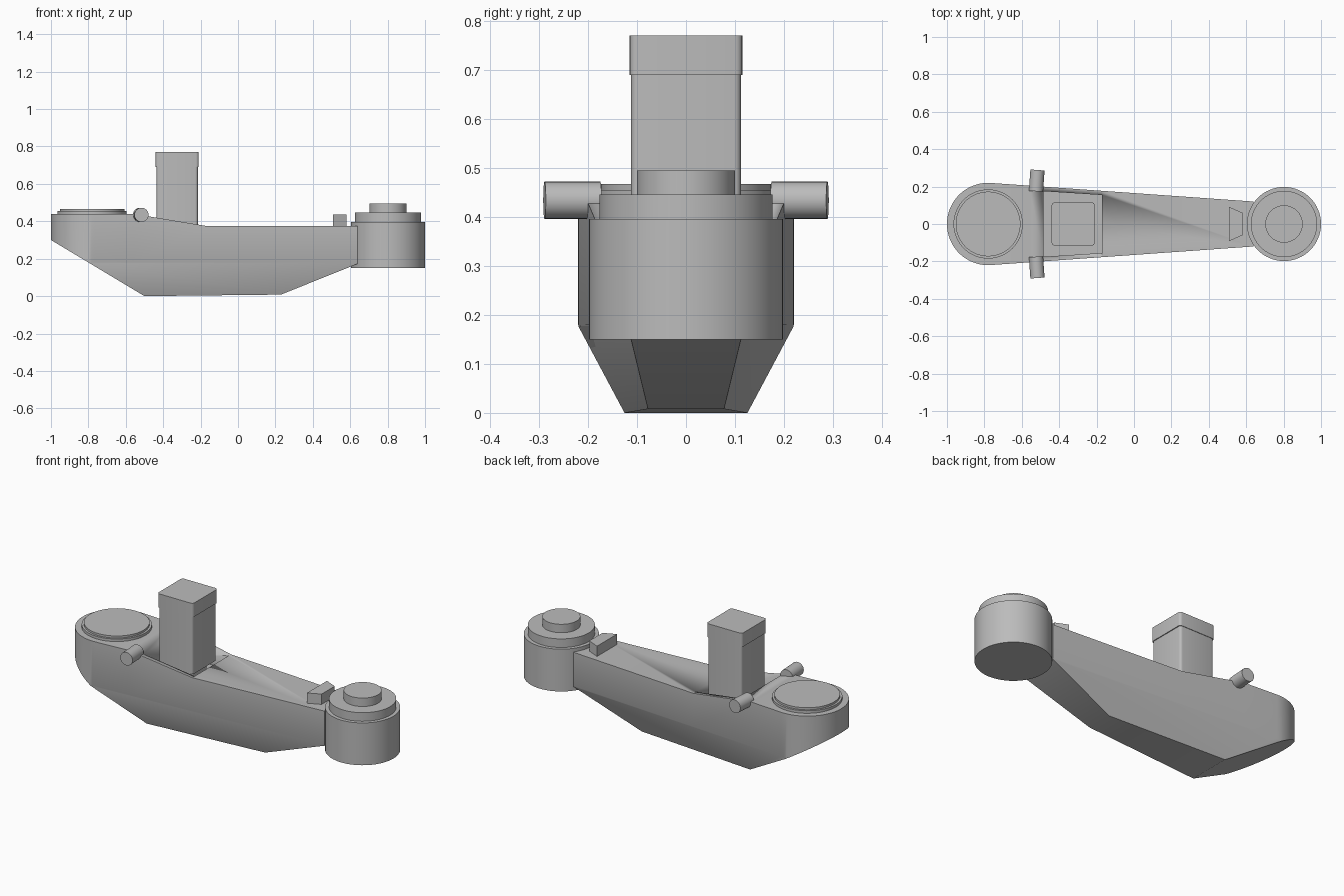
import bpy, bmesh, math
from mathutils import Vector

cube = bpy.data.objects.get("Cube")
if cube:
    bpy.data.objects.remove(cube, do_unlink=True)

grey = bpy.data.materials.new("plain_grey")
grey.use_nodes = True
colour = (0.5, 0.5, 0.5, 1)
grey.diffuse_color = colour
grey.node_tree.nodes["Principled BSDF"].inputs["Base Color"].default_value = colour


def finish(name, bm):
    bmesh.ops.recalc_face_normals(bm, faces=bm.faces)
    mesh = bpy.data.meshes.new(name)
    bm.to_mesh(mesh)
    bm.free()
    obj = bpy.data.objects.new(name, mesh)
    bpy.context.collection.objects.link(obj)
    mesh.materials.append(grey)
    bpy.ops.object.select_all(action="DESELECT")
    obj.select_set(True)
    bpy.context.view_layer.objects.active = obj
    bpy.ops.object.shade_smooth_by_angle(angle=math.radians(30))
    return obj


def prism(outline, low, high):
    bm = bmesh.new()
    base = bm.faces.new([bm.verts.new((x, y, low)) for x, y in outline])
    top = bmesh.ops.extrude_face_region(bm, geom=[base])["geom"]
    for v in top:
        if isinstance(v, bmesh.types.BMVert):
            v.co.z = high
    return bm


def circle(x, radius, count=64):
    steps = [math.tau * i / count for i in range(count)]
    return [(x + radius * math.cos(a), radius * math.sin(a)) for a in steps]


def disc(name, x, radius, low, high):
    return finish(name, prism(circle(x, radius), low, high))


def cut(bm, point, normal, clear=True):
    geom = bm.verts[:] + bm.edges[:] + bm.faces[:]
    result = bmesh.ops.bisect_plane(bm, geom=geom, plane_co=point, plane_no=normal,
                                    clear_outer=clear)
    if clear:
        edges = [e for e in result["geom_cut"] if isinstance(e, bmesh.types.BMEdge)]
        bmesh.ops.holes_fill(bm, edges=edges)


def rounded_box(name, x, half_x, half_y, low, high, radius):
    outline = [(x - half_x, -half_y), (x + half_x, -half_y),
               (x + half_x, half_y), (x - half_x, half_y)]
    bm = prism(outline, low, high)
    upright = [e for e in bm.edges if abs(e.verts[0].co.z - e.verts[1].co.z) > 0.01]
    bmesh.ops.bevel(bm, geom=upright, offset=radius, segments=4, profile=0.5,
                    affect="EDGES")
    return finish(name, bm)


# Hull: tapered plan with one round end
TAPER = 0.07
lean = math.atan(TAPER)
round_x, round_r, end_x = -0.78, 0.22, 0.64
sweep = [math.pi / 2 - lean + (math.pi + 2 * lean) * i / 40 for i in range(41)]
plan = [(round_x + round_r * math.cos(a), round_r * math.sin(a)) for a in sweep]
plan += [(end_x, -0.12), (end_x, 0.12)]
bm = prism(plan, 0, 0.44)

# Deck slopes down from the round end to a lower level
SLOPE_START, SLOPE_END, DECK = -0.56, -0.17, 0.375
for x in (SLOPE_START, SLOPE_END):
    cut(bm, (x, 0, 0), (1, 0, 0), clear=False)
for v in bm.verts:
    if v.co.z > 0.4:
        t = (v.co.x - SLOPE_START) / (SLOPE_END - SLOPE_START)
        v.co.z += (DECK - 0.44) * min(max(t, 0), 1)

# Underside: raked ends, gently tilted bottom and chamfered sides
cut(bm, (-0.5, 0, 0), (-0.30, 0, -0.50))
cut(bm, (0.23, 0, 0.008), (0.165, 0, -0.41))
cut(bm, (-0.5, 0, 0), (0.011, 0, -1))
for side in (-1, 1):
    cut(bm, (round_x, side * round_r, 0.18), (TAPER, side, -0.075 / 0.18))
hull = finish("hull", bm)

# Recessed well in the sloping deck
well = finish("well_cutter", prism(
    [(-0.485, -0.175), (SLOPE_END, -0.155), (SLOPE_END, 0.155), (-0.485, 0.175)], 0.29, 0.6))
well.hide_render = True
boolean = hull.modifiers.new("well", "BOOLEAN")
boolean.operation = "DIFFERENCE"
boolean.solver = "EXACT"
boolean.object = well
bpy.context.view_layer.objects.active = hull
bpy.ops.object.modifier_apply(modifier=boolean.name)
bpy.data.objects.remove(well, do_unlink=True)

# Square post with a slightly wider head, on a pedestal in the well
rounded_box("post_pedestal", -0.325, 0.08, 0.07, 0.28, 0.37, 0.01)
rounded_box("post", -0.325, 0.11, 0.112, 0.355, 0.70, 0.014)
rounded_box("post_head", -0.325, 0.115, 0.115, 0.69, 0.77, 0.015)

# Stepped lid on the round end
disc("lid_rim", round_x, 0.185, 0.43, 0.455)
disc("lid_top", round_x, 0.173, 0.45, 0.467)

# Drum and its stepped cap
disc("drum", 0.802, 0.198, 0.15, 0.396)
disc("drum_cap", 0.802, 0.177, 0.39, 0.446)
disc("drum_knob", 0.802, 0.10, 0.44, 0.495)

# Wedge block beside the drum
finish("wedge_block", prism(
    [(0.508, -0.092), (0.58, -0.06), (0.58, 0.06), (0.508, 0.092)], 0.36, 0.435))

# Side pegs square to the hull sides
for side, label in ((1, "back"), (-1, "front")):
    bm = prism(circle(0, 0.038, 32), 0, 0.114)
    axis = Vector((TAPER, side, 0))
    bmesh.ops.rotate(bm, verts=bm.verts, matrix=axis.to_track_quat("Z", "Y").to_matrix())
    bmesh.ops.translate(bm, verts=bm.verts, vec=(-0.524, side * 0.175, 0.434))
    finish(label + "_peg", bm)
